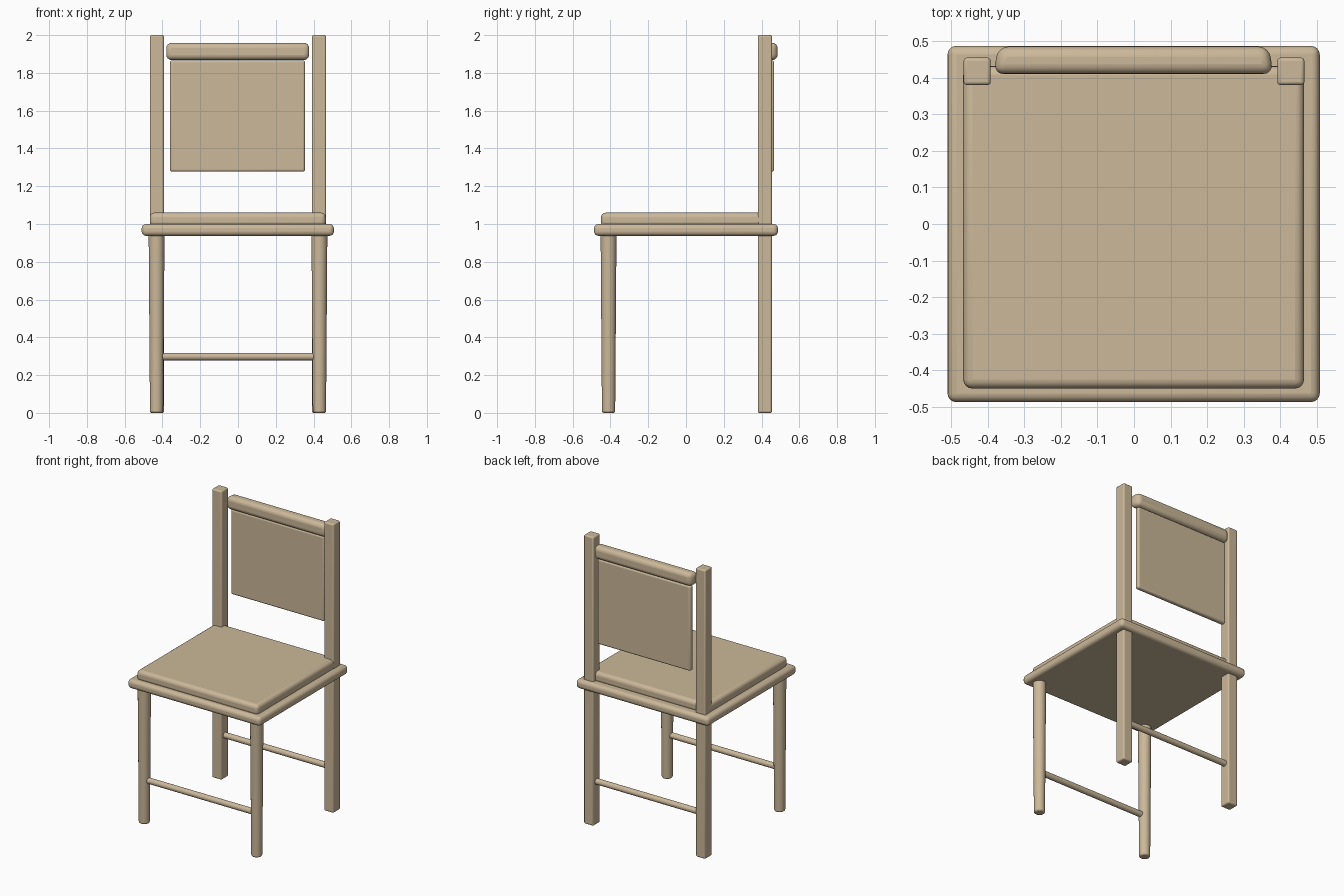
import bpy, bmesh, math

if "Cube" in bpy.data.objects:
    bpy.data.objects.remove(bpy.data.objects["Cube"])

wood = bpy.data.materials.new("tan wood")
wood.diffuse_color = (0.60, 0.48, 0.32, 1)
wood.use_nodes = True
wood.node_tree.nodes["Principled BSDF"].inputs["Base Color"].default_value = wood.diffuse_color


def finish(bm, name, bevel, segments=4):
    """Turn a bmesh into a bevelled, smooth-shaded object."""
    me = bpy.data.meshes.new(name)
    bmesh.ops.recalc_face_normals(bm, faces=bm.faces)
    bm.to_mesh(me)
    bm.free()
    me.materials.append(wood)
    ob = bpy.data.objects.new(name, me)
    bpy.context.collection.objects.link(ob)
    if bevel:
        mod = ob.modifiers.new("rounded edges", 'BEVEL')
        mod.width = bevel
        mod.segments = segments
        mod.limit_method = 'ANGLE'
        mod.angle_limit = math.radians(40)
    bpy.ops.object.select_all(action='DESELECT')
    ob.select_set(True)
    bpy.context.view_layer.objects.active = ob
    bpy.ops.object.shade_smooth_by_angle(angle=math.radians(35))
    return ob


def box(name, x, y, z, bevel, segments=4, back_taper=0.0):
    """Box from (min, max) pairs; back_taper shortens the rear face in x."""
    bm = bmesh.new()
    bmesh.ops.create_cube(bm, size=1)
    for v in bm.verts:
        inset = -math.copysign(back_taper, v.co.x) if v.co.y > 0 else 0
        v.co = [a + (c + 0.5) * (b - a) for c, (a, b) in zip(v.co, (x, y, z))]
        v.co.x += inset
    return finish(bm, name, bevel, segments)


def rod(name, r1, r2, length, loc, rot=(0, 0, 0), bevel=0.0):
    """Round rod centred at loc, r1 at its lower end."""
    bm = bmesh.new()
    bmesh.ops.create_cone(bm, cap_ends=True, segments=32,
                          radius1=r1, radius2=r2, depth=length)
    ob = finish(bm, name, bevel, 3)
    ob.location = loc
    ob.rotation_euler = rot
    return ob


# Seat frame and cushion
box("seat_frame", (-0.51, 0.508), (-0.487, 0.487), (0.937, 1.0), 0.024)
box("seat_cushion", (-0.467, 0.465), (-0.45, 0.432), (0.985, 1.06), 0.025)

# Back posts (full height) and tapered front legs
for side, s in (("left", -1), ("right", 1)):
    cx = s * 0.429
    box(f"back_post_{side}", (cx - 0.037, cx + 0.037), (0.38, 0.455), (0, 2), 0.009, 3)
    rod(f"front_leg_{side}", 0.035, 0.042, 0.945, (s * 0.431, -0.41, 0.4725), bevel=0.01)

# Round stretchers between the legs
for name, y in (("front_stretcher", -0.41), ("back_stretcher", 0.418)):
    rod(name, 0.02, 0.02, 0.82, (0, y, 0.298), (0, math.pi / 2, 0))

# Backrest panel and top rail
box("back_panel", (-0.36, 0.355), (0.433, 0.467), (1.277, 1.866), 0.012)
box("top_rail", (-0.384, 0.381), (0.41, 0.485), (1.868, 1.959), 0.028, back_taper=0.012)
